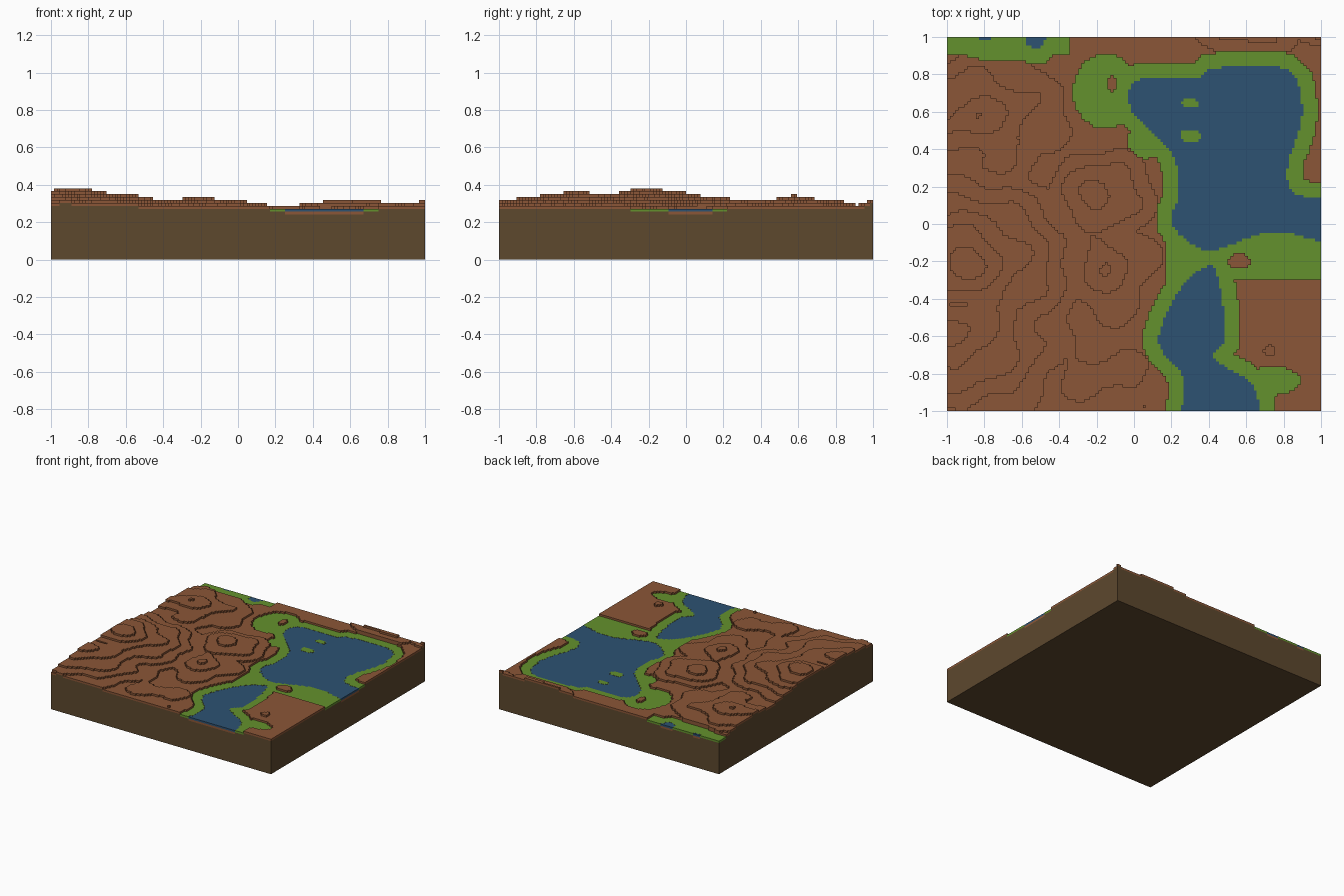
import bpy, bmesh, math
from mathutils import Vector

cube = bpy.data.objects.get("Cube")
if cube:
    bpy.data.objects.remove(cube, do_unlink=True)

N = 128                 # cells per side
C = 2 / N               # cell size, also the height of one terrace
SHORE = 0.272           # height of the grass
BED = SHORE - 2 * C     # top of the plain soil block


def material(name, rgb):
    m = bpy.data.materials.new(name)
    m.use_nodes = True
    m.diffuse_color = (*rgb, 1)
    bsdf = m.node_tree.nodes["Principled BSDF"]
    bsdf.inputs["Base Color"].default_value = (*rgb, 1)
    bsdf.inputs["Roughness"].default_value = 0.9
    return m


SOIL = material("dark soil", (0.110, 0.065, 0.027))
CLAY = material("brown clay", (0.258, 0.094, 0.038))
GRASS = material("grass green", (0.127, 0.283, 0.026))
WATER = material("lake blue", (0.026, 0.084, 0.171))


def centre(k):
    return -1 + (k + 0.5) * C


def smooth(points, steps=6):
    """Closed smooth curve through a few points."""
    pts = [Vector(p) for p in points]
    out = []
    for k in range(len(pts)):
        a, b, c, d = (pts[(k + o) % len(pts)] for o in (-1, 0, 1, 2))
        for s in range(steps):
            t = s / steps
            out.append(b + 0.5 * t * (c - a + t * (2 * a - 5 * b + 4 * c - d
                                                   + t * (3 * (b - c) + d - a))))
    return out


def fill(points):
    """Set of grid cells whose centres lie inside the smooth outline."""
    pts = smooth(points)
    cells = set()
    for j in range(N):
        y = centre(j)
        cuts = sorted(a.x + (y - a.y) * (b.x - a.x) / (b.y - a.y)
                      for a, b in zip(pts, pts[1:] + pts[:1]) if (a.y > y) != (b.y > y))
        for x0, x1 in zip(cuts[::2], cuts[1::2]):
            cells.update((i, j) for i in range(N) if x0 <= centre(i) < x1)
    return cells


def oval(x, y, rx, ry):
    return {(i, j) for i, j in every
            if ((centre(i) - x) / rx) ** 2 + ((centre(j) - y) / ry) ** 2 < 1}


def grow(cells, radius):
    """All grid cells within a number of cells of the given ones."""
    r = range(-int(radius), int(radius) + 1)
    disc = [(a, b) for a in r for b in r if a * a + b * b <= radius * radius]
    return {(i + a, j + b) for i, j in cells for a, b in disc} & every


def layer(name, cells, above, z0, z1, mat, solid=frozenset()):
    """Stepped slab: open tops, walls on its border, soil on buried rim cells."""
    bm = bmesh.new()
    cache = {}

    def vert(i, j, z):
        key = (i, j, z)
        if key not in cache:
            cache[key] = bm.verts.new((-1 + i * C, -1 + j * C, z))
        return cache[key]

    ring = ((0, 0), (1, 0), (1, 1), (0, 1))
    for i, j in sorted(cells):
        if (i, j) not in above:
            bm.faces.new([vert(i + a, j + b, z1) for a, b in ring])
        for k, (di, dj) in enumerate(((0, -1), (1, 0), (0, 1), (-1, 0))):
            n = (i + di, j + dj)
            if n in cells or n in solid:
                continue
            (a, b), (c, d) = ring[k], ring[(k + 1) % 4]
            f = bm.faces.new([vert(i + a, j + b, z0), vert(i + c, j + d, z0),
                              vert(i + c, j + d, z1), vert(i + a, j + b, z1)])
            f.material_index = int(n not in every and (i, j) in above)
    me = bpy.data.meshes.new(name)
    bm.to_mesh(me)
    bm.free()
    me.materials.append(mat)
    me.materials.append(SOIL)
    ob = bpy.data.objects.new(name, me)
    bpy.context.collection.objects.link(ob)


every = {(i, j) for i in range(N) for j in range(N)}

# Two lakes and two ponds at the back edge, less two grassy islets
water = fill([(1.1, -.1), (.78, -.04), (.6, -.08), (.38, -.14), (.2, 0), (.24, .17),
              (.2, .38), (-.01, .6), (.02, .77), (.34, .78), (.42, .83), (.81, .83),
              (.9, .6), (.82, .3), (.87, .16), (1.1, .12)])
water |= fill([(.27, -1.1), (.27, -.84), (.14, -.66), (.15, -.54), (.25, -.34), (.36, -.24),
               (.44, -.26), (.49, -.6), (.43, -.72), (.64, -.87), (.64, -1.1)])
water |= oval(-.53, 1, .055, .06) | oval(-.8, 1, .04, .015)
water -= oval(.3, .645, .045, .025) | oval(.3, .47, .055, .035)
land = every - water

# Grass: a band along the water, a bay, an isthmus, a spur and the back left strip
grass = grow(water, 5.5)
grass |= oval(-.15, .71, .175, .2) | oval(.06, .45, .09, .1) | oval(.74, -.84, .15, .075)
grass |= {(i, j) for i, j in every if centre(i) > .17 and -.29 < centre(j) < 0}
grass |= {(i, j) for i, j in every if centre(i) < -.34
          and centre(j) > .89 + .02 * math.sin(11 * centre(i))}
grass -= oval(.565, -.2, .06, .04) | oval(-.12, .75, .025, .045)
clay = land - grass

# Hills: centre x and y, run per terrace along x and y, peak terrace
HILLS = [(-.93, -.2, .12, .09, 7.9), (-.95, -.58, .13, .115, 6.6),
         (-.18, .15, .1, .09, 4.9), (-.15, -.23, .14, .15, 3.9),
         (-.85, .58, .17, .115, 4.9), (-.75, .35, .2, .15, 3.4),
         (-.17, -.8, .4, .26, 2.5), (.61, 1.02, .125, .055, 4.2),
         (.73, -.665, .07, .07, 2.5), (1, .99, .1, .03, 3.2)]


def terrace(i, j):
    """Number of clay steps at a cell: the highest cone there, slightly rippled."""
    x, y = centre(i), centre(j)
    cone = max(p - math.hypot((x - hx) / rx, (y - hy) / ry) for hx, hy, rx, ry, p in HILLS)
    ripple = .22 * math.sin(19 * x + 6 * y) + .2 * math.sin(23 * y - 9 * x)
    return min(7, max(1, int(cone + ripple)))


steps = {cell: terrace(*cell) for cell in clay}

# Soil block
bpy.ops.mesh.primitive_cube_add(size=1, location=(0, 0, BED / 2))
block = bpy.context.object
block.name = "soil_block"
block.scale = (2, 2, BED)
block.data.materials.append(SOIL)

# Lake bed, buried soil, grass and water
layer("lake_bed", water, water, BED, BED + C, CLAY, land)
for face in bpy.data.objects["lake_bed"].data.polygons:
    face.material_index = 0
layer("buried_soil", land, land, BED, BED + C, SOIL, water)
layer("grass_shore", land, clay, BED + C, SHORE, GRASS, water)
layer("lake_water", water, set(), BED + C, SHORE - 0.001, WATER, land)

# Clay terraces, each standing on the one below
for k in range(1, 8):
    cells = {c for c in clay if steps[c] >= k}
    above = {c for c in clay if steps[c] > k}
    layer(f"clay_terrace_{k}", cells, above, SHORE + (k - 1) * C, SHORE + k * C, CLAY)
